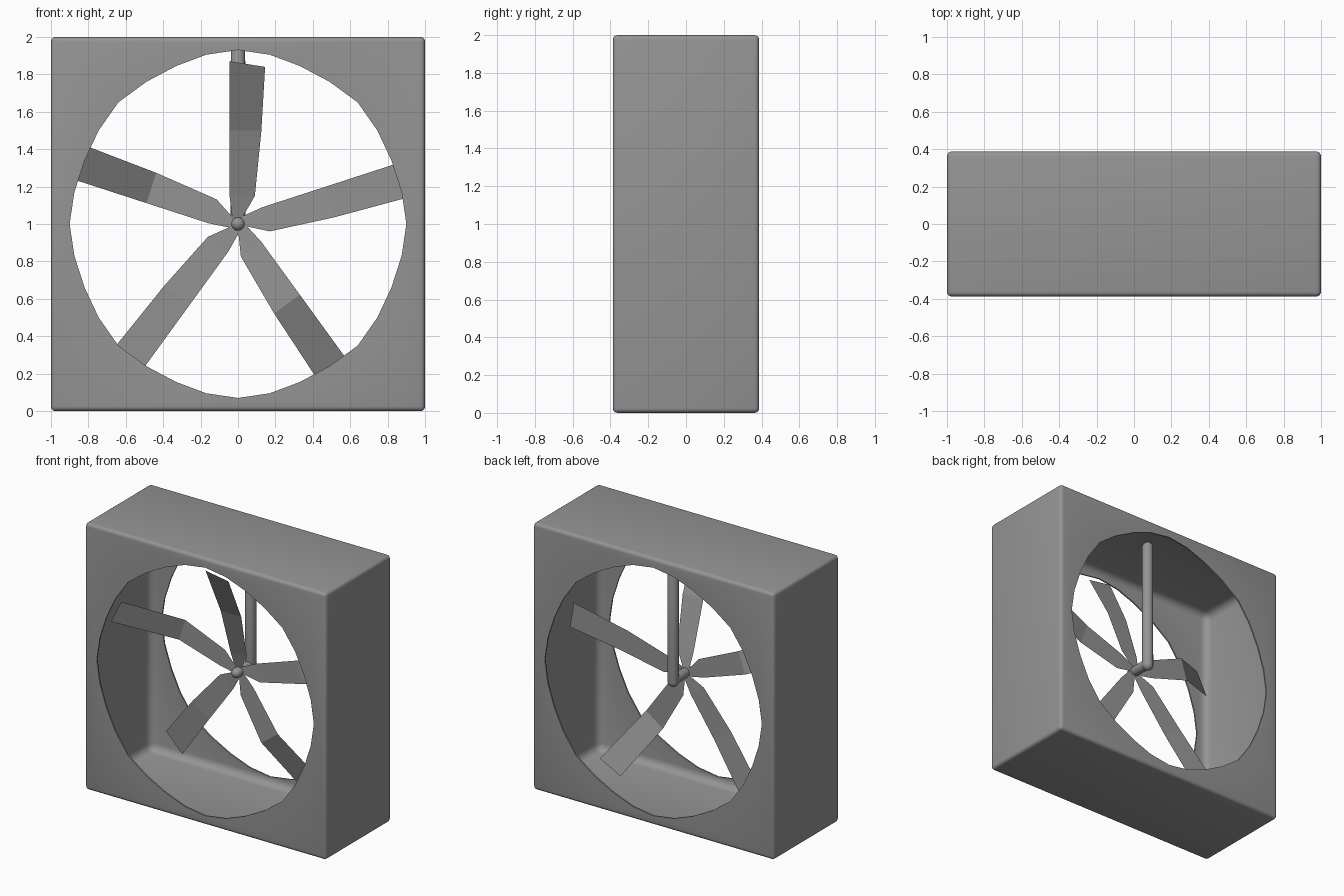
import bpy, bmesh, math
from mathutils import Matrix, Vector

cube = bpy.data.objects.get("Cube")
if cube:
    bpy.data.objects.remove(cube)

grey = bpy.data.materials.new("grey")
grey.use_nodes = True
colour = (0.3, 0.3, 0.3, 1)
grey.diffuse_color = colour
grey.node_tree.nodes["Principled BSDF"].inputs["Base Color"].default_value = colour

CENTRE = Vector((0, 0, 1))


def make_object(name, bm, smooth=True):
    bmesh.ops.recalc_face_normals(bm, faces=bm.faces)
    mesh = bpy.data.meshes.new(name)
    bm.to_mesh(mesh)
    bm.free()
    mesh.materials.append(grey)
    obj = bpy.data.objects.new(name, mesh)
    bpy.context.collection.objects.link(obj)
    if smooth:
        smooth_object(obj)
    return obj


def smooth_object(obj):
    bpy.ops.object.select_all(action='DESELECT')
    obj.select_set(True)
    bpy.context.view_layer.objects.active = obj
    bpy.ops.object.shade_smooth_by_angle(angle=math.radians(35))


def rounded_box(name, size, radius):
    bm = bmesh.new()
    bmesh.ops.create_cube(bm, size=1)
    bmesh.ops.scale(bm, vec=size, verts=bm.verts)
    bmesh.ops.bevel(bm, geom=bm.edges[:], offset=radius, segments=4,
                    profile=0.5, affect='EDGES')
    bmesh.ops.translate(bm, vec=CENTRE, verts=bm.verts)
    return make_object(name, bm, smooth=False)


def prism(name, outline, depth):
    """Extrude an x-z outline through the housing along y."""
    bm = bmesh.new()
    face = bm.faces.new([bm.verts.new((x, -depth / 2, z + 1)) for x, z in outline])
    grown = bmesh.ops.extrude_face_region(bm, geom=[face])
    moved = [v for v in grown["geom"] if isinstance(v, bmesh.types.BMVert)]
    bmesh.ops.translate(bm, vec=(0, depth, 0), verts=moved)
    return make_object(name, bm, smooth=False)


# Housing: thin rounded box, opened front and back by a faceted round hole
housing = rounded_box("housing", (2, 0.775, 2), 0.025)
cavity = rounded_box("housing_cavity_cutter", (1.976, 0.755, 1.976), 0.055)
quarter = [(0.9, 0), (0.875, 0.17), (0.82, 0.34), (0.745, 0.5),
           (0.64, 0.65), (0.49, 0.76), (0.33, 0.845), (0.17, 0.905)]
upper = quarter + [(0, 0.93)] + [(-x, z) for x, z in reversed(quarter)]
ring = upper + [(x, -z) for x, z in reversed(upper[1:-1])]
opening = prism("opening_cutter", ring, 1.2)
for cutter in (cavity, opening):
    cut = housing.modifiers.new("cut", 'BOOLEAN')
    cut.operation = 'DIFFERENCE'
    cut.solver = 'EXACT'
    cut.object = cutter
    bpy.context.view_layer.objects.active = housing
    bpy.ops.object.modifier_apply(modifier=cut.name)
for cutter in (cavity, opening):
    bpy.data.objects.remove(cutter)
smooth_object(housing)


def rod(name, start, end, radius):
    """Round bar with domed ends."""
    start, end = Vector(start), Vector(end)
    bm = bmesh.new()
    bmesh.ops.create_uvsphere(bm, u_segments=20, v_segments=12, radius=radius)
    length = (end - start).length
    for v in bm.verts:
        if v.co.z > 0.0001:
            v.co.z += length
    turn = (end - start).to_track_quat('Z', 'Y').to_matrix().to_4x4()
    bmesh.ops.transform(bm, matrix=Matrix.Translation(start) @ turn, verts=bm.verts)
    return make_object(name, bm)


# Support hanging from the roof, and the axle that carries the blades
rod("support_post", (0, 0.15, 0.99), (0, 0.15, 1.95), 0.04)
rod("axle", (0, 0.15, 1), (0, -0.015, 1), 0.037)


def blade(name, index, length, mid_y, tip_y):
    """Flat plate with one straight edge, bent along its length."""
    stations = [(0.02, -0.03, 0.015, 0.01), (0.15, -0.045, 0.09, 0.01 + mid_y * 0.25),
                (0.5, -0.045, 0.125, mid_y), (length, -0.045, 0.145, tip_y)]
    bm = bmesh.new()
    rows = []
    for i, (along, left, right, y) in enumerate(stations):
        slant = 0.03 if i == 3 else 0
        rows.append([bm.verts.new((left, y, along)),
                     bm.verts.new((right, y, along - slant))])
    for a, b in zip(rows, rows[1:]):
        bm.faces.new((a[0], a[1], b[1], b[0]))
    bmesh.ops.solidify(bm, geom=bm.faces[:], thickness=0.018)
    place = Matrix.Translation(CENTRE) @ Matrix.Rotation(-index * math.tau / 5, 4, 'Y')
    bmesh.ops.transform(bm, matrix=place, verts=bm.verts)
    make_object(name, bm, smooth=False)


# Blades, clockwise from the top, each bent differently
for i, (name, *bend) in enumerate([
        ("top_blade", 0.87, -0.14, -0.32),
        ("upper_left_blade", 0.91, 0.0, -0.25),
        ("lower_left_blade", 0.93, 0.03, 0.07),
        ("lower_right_blade", 0.95, 0.0, 0.17),
        ("upper_right_blade", 0.92, 0.03, 0.1)]):
    blade(name, i, *bend)
